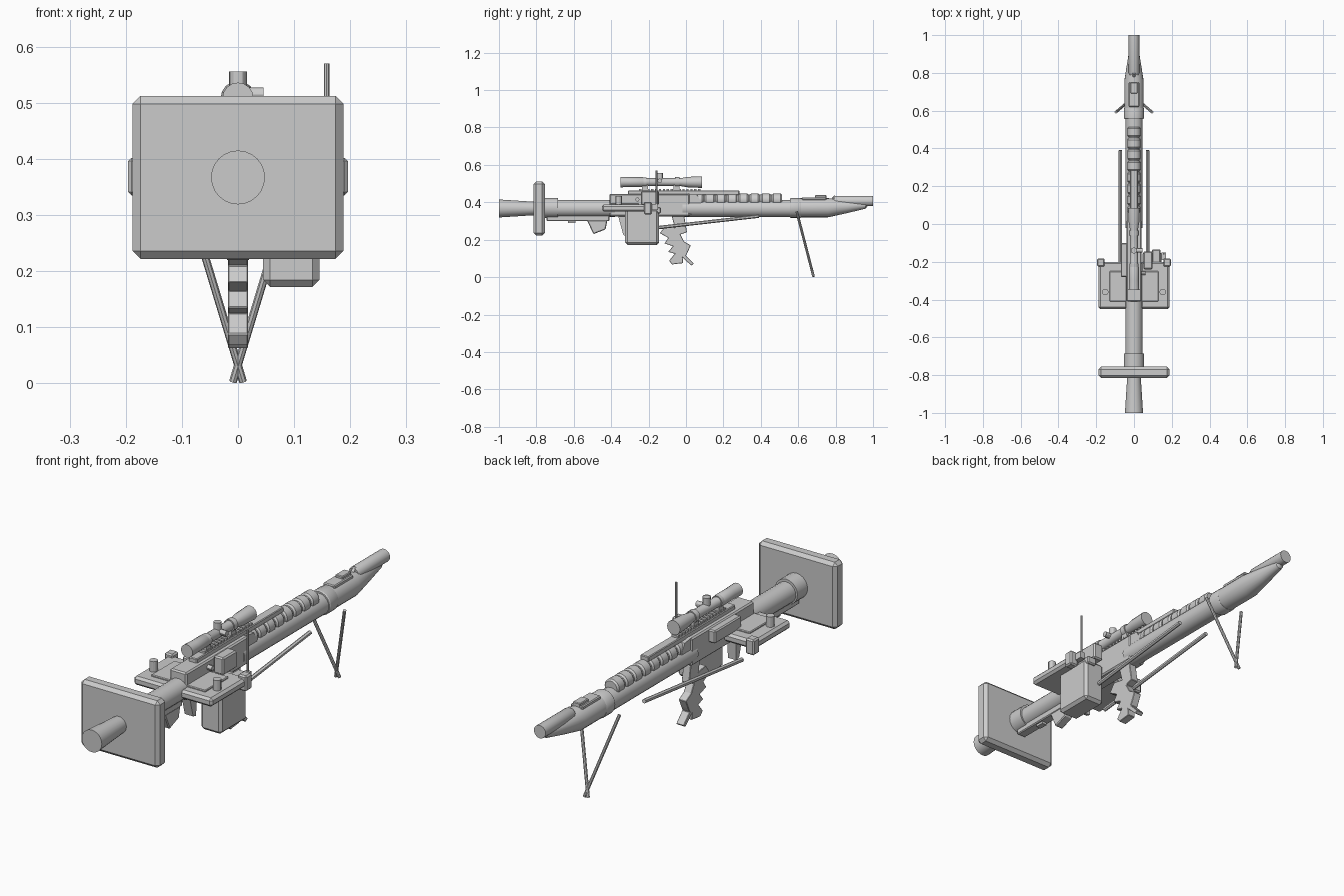
import bpy, bmesh, math
from mathutils import Vector

if "Cube" in bpy.data.objects:
    bpy.data.objects.remove(bpy.data.objects["Cube"])


def finish(name, bm, bevel=0.0, smooth=False):
    bmesh.ops.recalc_face_normals(bm, faces=bm.faces[:])
    me = bpy.data.meshes.new(name)
    bm.to_mesh(me)
    bm.free()
    ob = bpy.data.objects.new(name, me)
    bpy.context.collection.objects.link(ob)
    if bevel:
        m = ob.modifiers.new("bevel", 'BEVEL')
        m.width, m.segments = bevel, 1
    if smooth:
        bpy.ops.object.select_all(action='DESELECT')
        ob.select_set(True)
        bpy.context.view_layer.objects.active = ob
        bpy.ops.object.shade_smooth_by_angle(angle=math.radians(30))
    return ob


def box(name, x, y, z, bevel=0.0):
    """Box from (min, max) pairs."""
    bm = bmesh.new()
    bmesh.ops.create_cube(bm, size=1)
    for v in bm.verts:
        v.co = [(r[0] + r[1]) / 2 + c * (r[1] - r[0]) for r, c in zip((x, y, z), v.co)]
    return finish(name, bm, bevel)


def lathe(name, rings, x=0.0, n=20):
    """Tube along y; rings are (y, centre z, radius)."""
    bm = bmesh.new()
    loops = [[bm.verts.new((x + r * math.sin(2 * math.pi * i / n), y, z + r * math.cos(2 * math.pi * i / n)))
              for i in range(n)] for y, z, r in rings]
    for a, b in zip(loops, loops[1:]):
        for i in range(n):
            j = (i + 1) % n
            bm.faces.new((a[i], a[j], b[j], b[i]))
    bm.faces.new(loops[0])
    bm.faces.new(loops[-1])
    return finish(name, bm, smooth=True)


def rod(name, a, b, r, n=12):
    a, b = Vector(a), Vector(b)
    bm = bmesh.new()
    bmesh.ops.create_cone(bm, cap_ends=True, segments=n, radius1=r, radius2=r, depth=(b - a).length)
    q = (b - a).to_track_quat('Z', 'Y')
    for v in bm.verts:
        v.co = q @ v.co + (a + b) / 2
    return finish(name, bm, smooth=n > 8)


def profile(name, pts, x0, x1, bevel=0.0):
    """Side outline of (y, z) points extruded across x."""
    bm = bmesh.new()
    f = bm.faces.new([bm.verts.new((x0, y, z)) for y, z in pts])
    new = bmesh.ops.extrude_face_region(bm, geom=[f])['geom']
    for v in new:
        if isinstance(v, bmesh.types.BMVert):
            v.co.x = x1
    return finish(name, bm, bevel)


# Rear: exhaust cone, shield plate, collar and rear tube
lathe("rear_cone", [(-1, .367, .048), (-.78, .367, .034)], n=24)
box("shield_plate", (-.188, .188), (-.815, -.755), (.222, .512), .014)
lathe("rear_collar", [(-.76, .37, .054), (-.685, .37, .054)])
lathe("rear_tube", [(-.69, .367, .046), (-.38, .367, .046)])
box("rear_lower_strip", (-.022, .022), (-.745, -.41), (.30, .33), .004)
profile("rear_grip", [(-.53, .305), (-.42, .305), (-.43, .255), (-.495, .23)], -.02, .02, .004)
box("rear_lower_nub", (-.012, .012), (-.63, -.59), (.29, .305))

# Receiver with top strip
box("receiver", (-.04, .04), (-.41, .02), (.325, .445), .006)
profile("receiver_front_slope", [(.01, .33), (.10, .36), (.06, .44), (.01, .447)], -.035, .035)
box("sight_rail", (-.02, .02), (-.31, .285), (.44, .463), .003)
for i in range(16):
    box("rail_tooth", (-.016, .016), (-.25 + i * .021, -.238 + i * .021), (.46, .472))
box("left_side_box", (-.07, -.035), (-.28, -.10), (.385, .44), .005)
box("right_side_box", (.05, .098), (-.24, -.145), (.385, .46), .006)
rod("cocking_knob", (.03, -.26, .415), (.062, -.26, .415), .011)
profile("trigger_handle", [(-.365, .335), (-.31, .335), (-.315, .22), (-.335, .225)], -.02, .02)

# Main tube with front band and tapered nose
lathe("main_tube", [(-.02, .367, .046), (.56, .367, .046)])
lathe("front_band", [(.555, .37, .05), (.56, .37, .053), (.61, .37, .053), (.615, .37, .051)])
lathe("nose_tube", [(.6, .371, .051), (.76, .371, .051), (.86, .377, .035), (.96, .385, .019), (.97, .388, .01)])
lathe("muzzle", [(.79, .407, .024), (.80, .407, .028), (1, .407, .028)])
box("front_sight_base", (-.028, .028), (.62, .75), (.41, .427), .004)
box("front_sight", (-.018, .018), (.69, .75), (.42, .438), .003)
rod("front_sight_pin", (0, .77, .40), (0, .80, .432), .008)

# Ribbed barrel cover
ribs = []
for i in range(8):
    y = .04 + i * .06
    ribs += [(y, .412, .029), (y + .008, .412, .035), (y + .046, .412, .035), (y + .054, .412, .029)]
lathe("ribbed_cover", ribs)

# Telescopic sight
lathe("scope_body", [(-.35, .508, .028), (-.30, .508, .026), (-.23, .508, .026), (-.22, .508, .021),
                     (-.03, .508, .021), (.01, .508, .028), (.085, .508, .031)], n=16)
lathe("scope_rear_ring", [(-.235, .508, .025), (-.21, .508, .025)], n=16)
lathe("scope_front_ring", [(-.06, .508, .026), (-.035, .508, .026)], n=16)
for y in (-.22, -.05):
    box("scope_mount", (-.014, .014), (y - .016, y + .016), (.46, .5))
rod("scope_top_turret", (0, -.14, .51), (0, -.14, .556), .016)
rod("scope_side_turret", (0, -.14, .515), (.045, -.14, .515), .012)

# Side trays, mirrored
box("tray_bridge", (-.10, .10), (-.41, -.25), (.35, .385), .005)
for s, side in ((-1, "left"), (1, "right")):
    def span(a, b):
        return tuple(sorted((s * a, s * b)))
    box(side + "_tray", span(.035, .188), (-.45, -.20), (.35, .388), .01)
    box(side + "_tray_panel", span(.04, .13), (-.41, -.25), (.38, .395), .003)
    box(side + "_tray_block", span(.155, .196), (-.225, -.183), (.335, .402), .006)
    rod(side + "_tray_knob", (s * .152, -.36, .38), (s * .152, -.36, .433), .017)
    # Carry rods and crossed bipod legs
    rod(side + "_support_rod", (s * .072, -.28, .25), (s * .072, .39, .326), .009)
    rod(side + "_bipod_leg", (s * .096, .592, .35), (s * -.009, .682, .003), .007, 8)

# Magazine and antenna
box("magazine", (.045, .145), (-.325, -.145), (.172, .365), .012)
box("magazine_cap", (.095, .14), (-.205, -.135), (.34, .375), .005)
rod("antenna", (.158, -.158, .37), (.158, -.158, .57), .005, 8)
box("antenna_base", (.145, .17), (-.19, -.15), (.36, .39))

# Stepped foregrip
profile("foregrip", [(-.08, .34), (-.01, .33), (.005, .24), (-.03, .228), (-.01, .19), (.025, .17), (.01, .135),
                     (.0, .115), (.042, .072), (.028, .062), (-.018, .105), (-.015, .075), (-.075, .068),
                     (-.09, .088), (-.06, .125), (-.095, .135), (-.07, .165), (-.115, .18), (-.095, .21),
                     (-.14, .235), (-.11, .275), (-.06, .265)], -.018, .018, .002)
